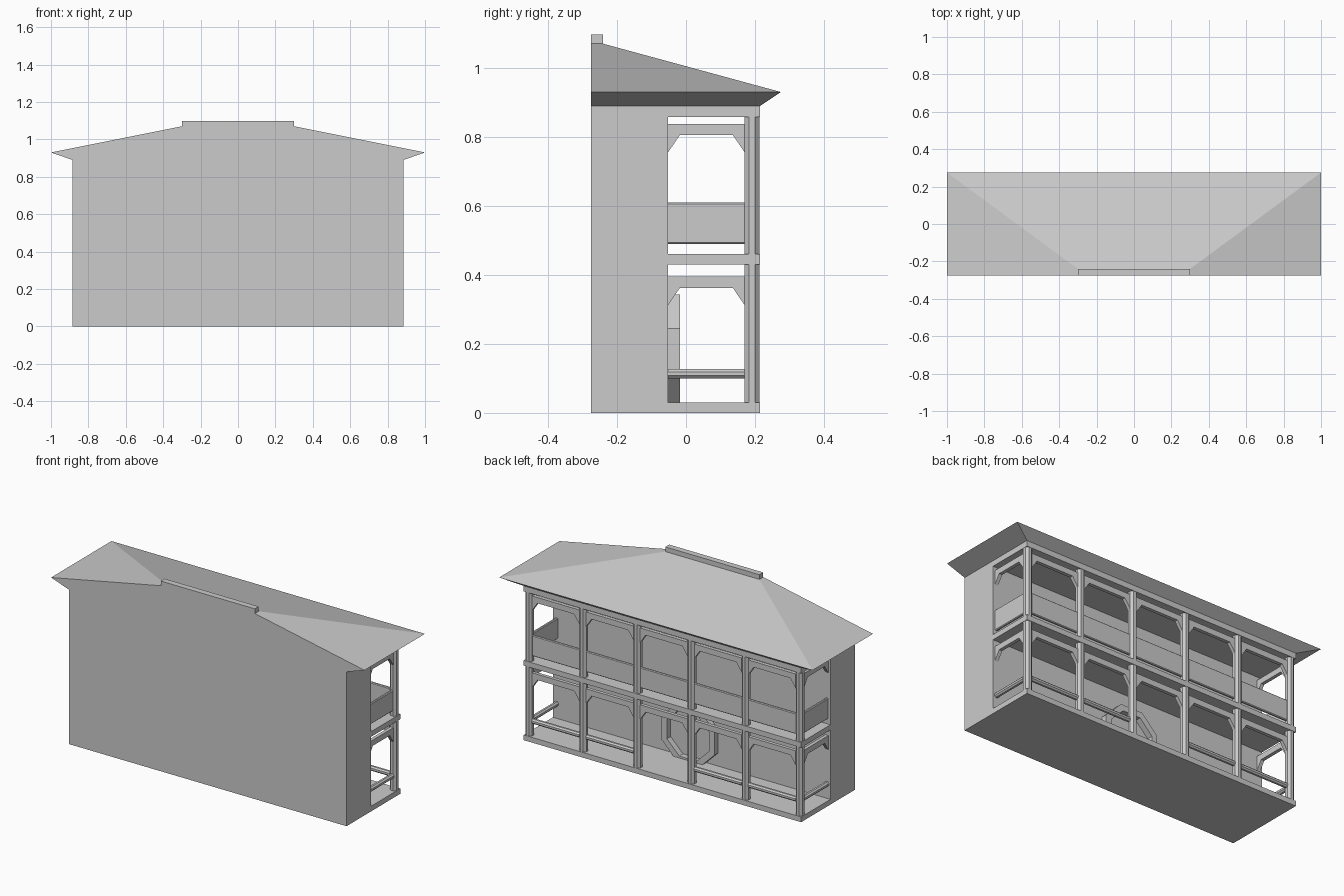
import bpy, bmesh, math
from mathutils import Vector

if "Cube" in bpy.data.objects:
    bpy.data.objects.remove(bpy.data.objects["Cube"], do_unlink=True)

grey = bpy.data.materials.new("plain grey")
grey.use_nodes = True
grey.diffuse_color = (0.6, 0.6, 0.6, 1)
grey.node_tree.nodes["Principled BSDF"].inputs["Base Color"].default_value = (0.6, 0.6, 0.6, 1)

HALF_X, FRONT, WALL, EDGE = 0.885, -0.275, -0.052, 0.215
POST_R = 0.0215
POST_X, POST_Y = 0.8625, 0.1915
BAYS = 5
STEP = 2 * POST_X / BAYS


def finish(name, bm):
    bmesh.ops.recalc_face_normals(bm, faces=bm.faces)
    mesh = bpy.data.meshes.new(name)
    bm.to_mesh(mesh)
    bm.free()
    mesh.materials.append(grey)
    ob = bpy.data.objects.new(name, mesh)
    bpy.context.collection.objects.link(ob)
    return ob


def box(name, lo, hi):
    bm = bmesh.new()
    bmesh.ops.create_cube(bm, size=1)
    for v in bm.verts:
        v.co = Vector(h if c > 0 else l for c, l, h in zip(v.co, lo, hi))
    return finish(name, bm)


def prism(name, profile, start, end, u, w):
    """Sweep a flat profile, drawn in directions u and w, from start to end."""
    bm = bmesh.new()
    u, w, start, end = map(Vector, (u, w, start, end))
    rings = [[bm.verts.new(p + u * a + w * b) for a, b in profile] for p in (start, end)]
    bm.faces.new(rings[0])
    bm.faces.new(rings[1])
    for i in range(len(profile)):
        j = (i + 1) % len(profile)
        bm.faces.new((rings[0][i], rings[0][j], rings[1][j], rings[1][i]))
    return finish(name, bm)


def octagon(flat):
    r = flat / math.cos(math.pi / 8)
    return [(r * math.cos(math.pi * (k + 0.5) / 4), r * math.sin(math.pi * (k + 0.5) / 4))
            for k in range(8)]


Z = Vector((0, 0, 1))


def arch(name, a, b, z):
    """Lintel with a sloping brace at each end, between two points."""
    a, b = Vector((*a, z)), Vector((*b, z))
    along, length = (b - a).normalized(), (b - a).length
    side = along.cross(Z) * 0.01
    profile = [(0, 0.083), (0, 0), (0.034, 0.05), (length - 0.034, 0.05), (length, 0), (length, 0.083)]
    prism(name, profile, a - side, a + side, along, Z)


def rail(name, a, b, z):
    a, b = Vector((*a, z)), Vector((*b, z))
    prism(name, octagon(0.0135), a, b, (b - a).normalized().cross(Z), Z)


def parapet(name, a, b, z):
    """Thin panel with chamfered long edges."""
    a, b = Vector((*a, z)), Vector((*b, z))
    t, h, c = 0.008, 0.12, 0.004
    profile = [(-t, c), (c - t, 0), (t - c, 0), (t, c), (t, h - c), (t - c, h), (c - t, h), (-t, h - c)]
    prism(name, profile, a, b, (b - a).normalized().cross(Z), Z)


# Closed block and gallery slabs
box("main_block", (-HALF_X, FRONT, 0), (HALF_X, WALL, 0.89))
for name, z0, z1 in (("ground_slab", 0, 0.03), ("middle_slab", 0.43, 0.46), ("top_slab", 0.858, 0.89)):
    box(name, (-HALF_X, WALL, z0), (HALF_X, EDGE, z1))

# Gallery storeys: posts, arches, rails and parapets
for storey, floor, ceiling, arch_z in (("lower", 0.03, 0.43, 0.312), ("upper", 0.46, 0.858, 0.755)):
    for i in range(BAYS + 1):
        x = -POST_X + i * STEP
        prism(f"{storey}_post_{i}", octagon(POST_R), (x, POST_Y, floor), (x, POST_Y, ceiling),
              (1, 0, 0), (0, 1, 0))
    spans = [((-POST_X + i * STEP + POST_R, POST_Y), (-POST_X + (i + 1) * STEP - POST_R, POST_Y))
             for i in range(BAYS)]
    spans += [((s * POST_X, WALL), (s * POST_X, POST_Y - POST_R)) for s in (-1, 1)]
    for i, (a, b) in enumerate(spans):
        arch(f"{storey}_arch_{i}", a, b, arch_z)
        if storey == "upper":
            parapet(f"parapet_{i}", a, b, 0.49)
        elif i != BAYS // 2:  # the middle bay is the entrance
            rail(f"rail_{i}", a, b, 0.1135)

# Octagonal door frame on the gallery wall
bm = bmesh.new()
loops = [[bm.verts.new((x, y, max(z + 0.175, 0.005))) for x, z in octagon(r)]
         for r, y in ((0.168, WALL), (0.168, -0.018), (0.134, -0.018), (0.134, WALL))]
for k in range(4):
    p, q = loops[k], loops[(k + 1) % 4]
    for i in range(8):
        j = (i + 1) % 8
        bm.faces.new((p[i], p[j], q[j], q[i]))
finish("door_frame", bm)

# Half-hipped roof with a sloping soffit, cut flush at the front
bm = bmesh.new()
tiers = []
for x, y, z in ((HALF_X, EDGE, 0.89), (1, 0.275, 0.93), (0.3, -0.24, 1.07)):
    tiers.append([bm.verts.new((px, py, z)) for px, py in ((-x, FRONT), (-x, y), (x, y), (x, FRONT))])
for p, q in zip(tiers, tiers[1:]):
    for i in range(4):
        j = (i + 1) % 4
        bm.faces.new((p[i], p[j], q[j], q[i]))
bm.faces.new(tiers[0])
bm.faces.new(tiers[-1])
finish("roof", bm)
box("ridge_cap", (-0.3, FRONT, 1.07), (0.3, -0.24, 1.097))
